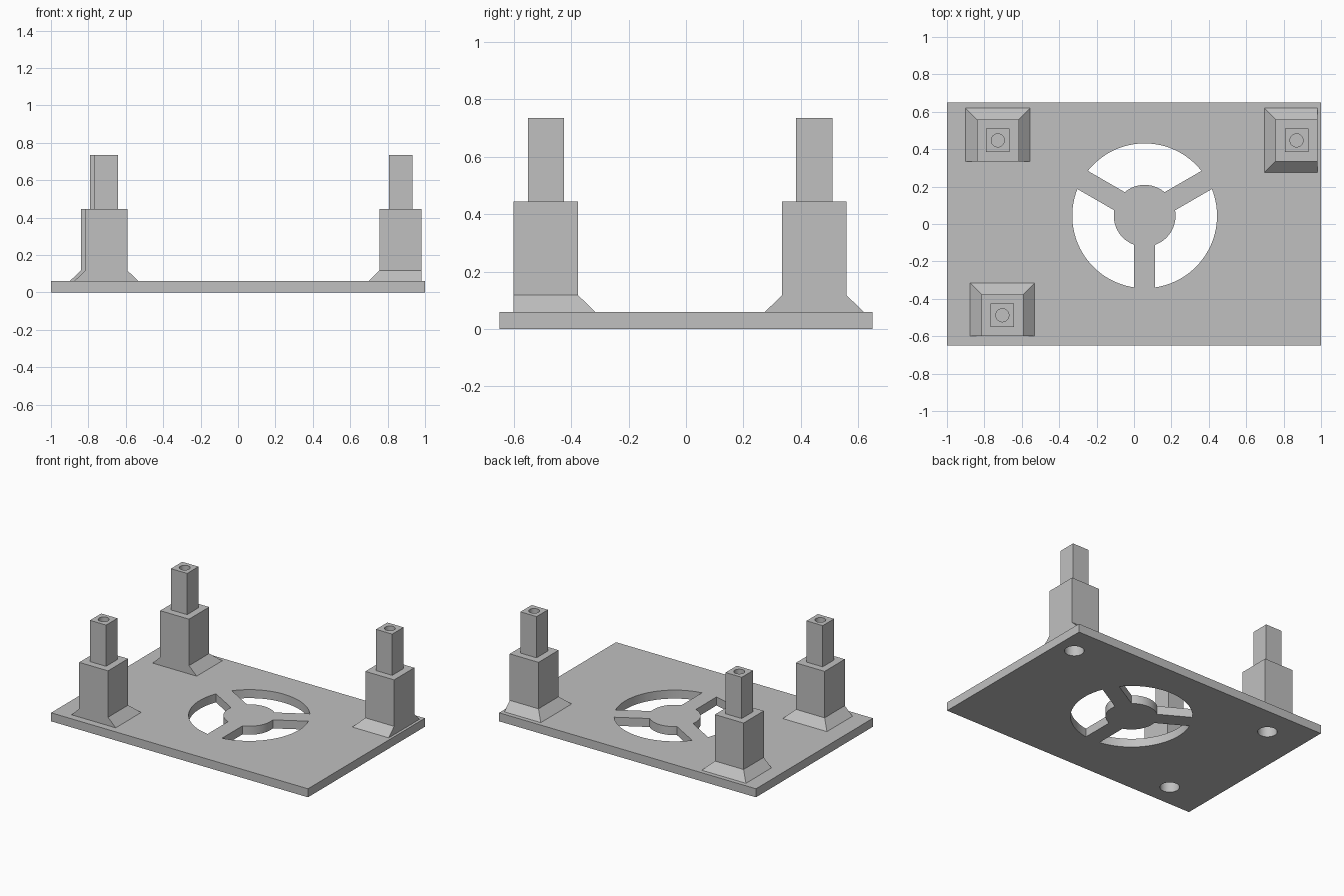
import bpy, bmesh
from math import asin, cos, sin, radians
from mathutils import Vector, Matrix

THICK, FLARE_TOP, BOX_TOP, STUB_TOP = 0.06, 0.118, 0.445, 0.735
BOX, STUB, FLARE = 0.112, 0.063, 0.06
SCREW_R, RECESS_R = 0.035, 0.062
FAN = Vector((0.057, 0.044, 0))
FAN_R, HUB_R, SPOKE = 0.387, 0.165, 0.056

# name, centre, flare on the -x, +x, -y and +y sides
POSTS = [
    ("front_right_post", (-0.704, -0.488), (1, 1, 0, 1)),
    ("back_right_post", (-0.728, 0.447), (1, 1, 0, 1)),
    ("back_left_post", (0.869, 0.447), (1, 0, 1, 1)),
]

cube = bpy.data.objects.get("Cube")
if cube:
    bpy.data.objects.remove(cube, do_unlink=True)

grey = bpy.data.materials.new("plain grey")
grey.use_nodes = True
grey.diffuse_color = (0.53, 0.53, 0.53, 1)
grey.node_tree.nodes["Principled BSDF"].inputs["Base Color"].default_value = (0.53, 0.53, 0.53, 1)


def finish(name, bm):
    bmesh.ops.recalc_face_normals(bm, faces=bm.faces)
    mesh = bpy.data.meshes.new(name)
    bm.to_mesh(mesh)
    bm.free()
    mesh.materials.append(grey)
    obj = bpy.data.objects.new(name, mesh)
    bpy.context.collection.objects.link(obj)
    return obj


def stack(bm, rings):
    """Closed solid through a stack of matching rings of points."""
    loops = [[bm.verts.new(p) for p in ring] for ring in rings]
    n = len(loops[0])
    for a, b in zip(loops, loops[1:]):
        for i in range(n):
            j = (i + 1) % n
            bm.faces.new((a[i], a[j], b[j], b[i]))
    bm.faces.new(loops[0][::-1])
    bm.faces.new(loops[-1])


def rectangle(x0, x1, y0, y1, z):
    return [(x0, y0, z), (x1, y0, z), (x1, y1, z), (x0, y1, z)]


def square(c, h, z):
    return rectangle(c[0] - h, c[0] + h, c[1] - h, c[1] + h, z)


def drill(bm, c, r, z0, z1):
    bmesh.ops.create_cone(bm, cap_ends=True, segments=40, radius1=r, radius2=r, depth=z1 - z0,
                          matrix=Matrix.Translation((c[0], c[1], (z0 + z1) / 2)))


def cut(obj, bm):
    cutter = finish("cutter", bm)
    cutter.hide_render = True
    mod = obj.modifiers.new("cut", 'BOOLEAN')
    mod.operation, mod.solver, mod.object = 'DIFFERENCE', 'EXACT', cutter
    bpy.ops.object.select_all(action='DESELECT')
    bpy.context.view_layer.objects.active = obj
    obj.select_set(True)
    bpy.ops.object.modifier_apply(modifier=mod.name)
    bpy.data.objects.remove(cutter, do_unlink=True)
    bpy.ops.object.shade_smooth_by_angle(angle=radians(30))


def arc(r, start, end, steps=32):
    """Arc between two spokes, kept clear of their straight sides."""
    gap = asin(SPOKE / r)
    a, b = start + gap, end - gap
    angles = [a + (b - a) * i / steps for i in range(steps + 1)]
    return [FAN + Vector((r * cos(t), r * sin(t), 0)) for t in angles]


# Base plate
bm = bmesh.new()
stack(bm, [rectangle(-1, 1, -0.65, 0.65, z) for z in (0, THICK)])
base_plate = finish("base_plate", bm)

# Three vent windows around the hub, plus screw recesses
bm = bmesh.new()
for k in range(3):
    a, b = radians(30 + 120 * k), radians(150 + 120 * k)
    outline = arc(FAN_R, a, b) + arc(HUB_R, a, b)[::-1]
    stack(bm, [[p + Vector((0, 0, z)) for p in outline] for z in (-0.1, 0.2)])
for _, centre, _ in POSTS:
    drill(bm, centre, RECESS_R, -0.1, 0.2)
cut(base_plate, bm)

# Stepped posts with flared feet
for name, c, (left, right, front, back) in POSTS:
    foot = rectangle(c[0] - BOX - FLARE * left, c[0] + BOX + FLARE * right,
                     c[1] - BOX - FLARE * front, c[1] + BOX + FLARE * back, THICK)
    bm = bmesh.new()
    stack(bm, [foot, square(c, BOX, FLARE_TOP), square(c, BOX, BOX_TOP),
               square(c, STUB, BOX_TOP), square(c, STUB, STUB_TOP)])
    post = finish(name, bm)
    # Blind screw hole above, wider recess below
    bm = bmesh.new()
    drill(bm, c, SCREW_R, 0.5, 0.9)
    drill(bm, c, RECESS_R, -0.1, 0.38)
    cut(post, bm)
